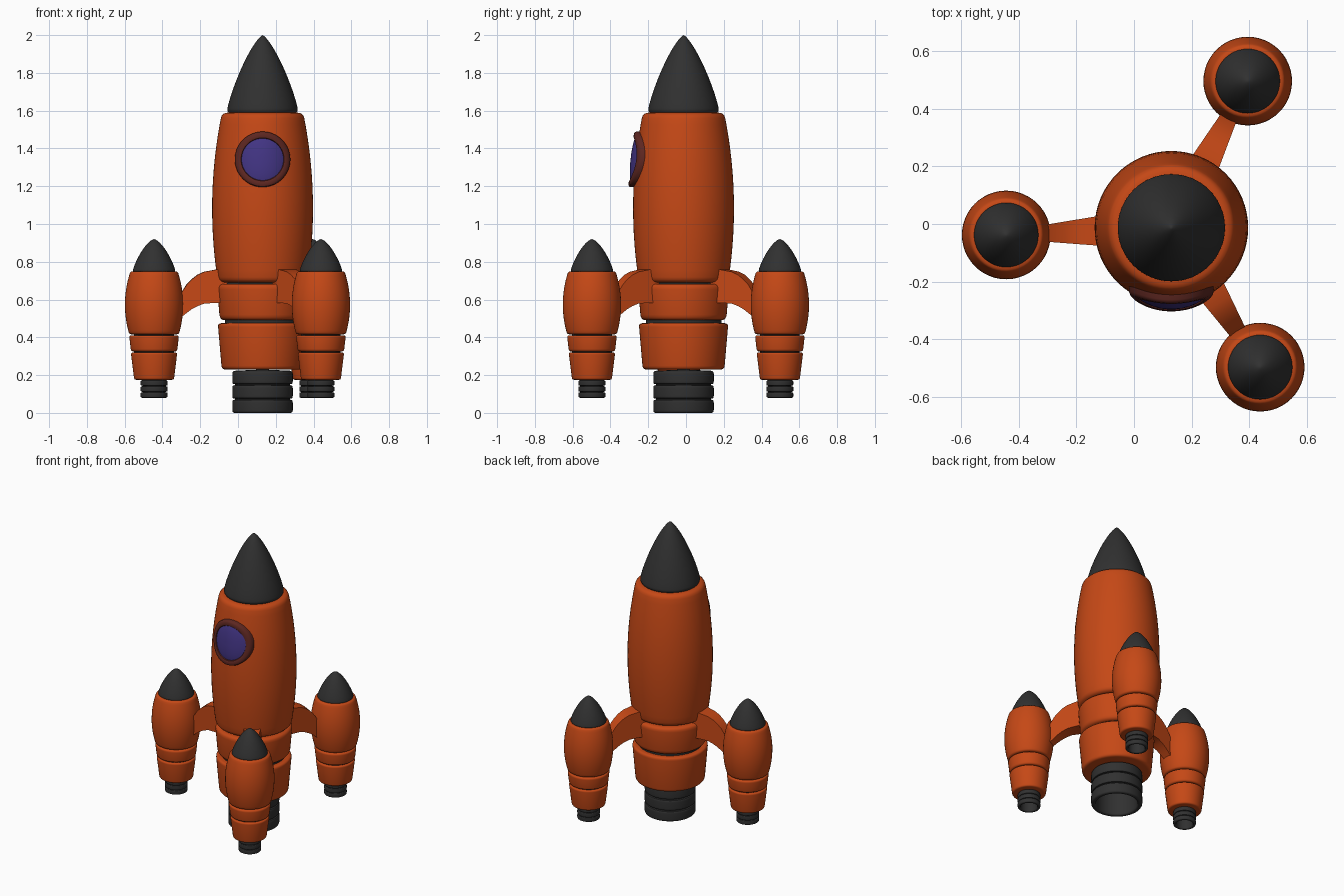
import bpy, bmesh, math
from mathutils import Vector

if "Cube" in bpy.data.objects:
    bpy.data.objects.remove(bpy.data.objects["Cube"])

CX, CY = 0.13, -0.013
ANGLES = [62.5, 182.5, 302.5]
REACH = 0.575


def material(name, col):
    m = bpy.data.materials.new(name)
    m.diffuse_color = (*col, 1)
    m.use_nodes = True
    m.node_tree.nodes["Principled BSDF"].inputs["Base Color"].default_value = m.diffuse_color
    return m


ORANGE = material("orange_paint", (0.56, 0.065, 0.008))
DARK = material("dark_metal", (0.03, 0.03, 0.03))
RIM = material("rim_red", (0.11, 0.02, 0.015))
BLUE = material("window_blue", (0.055, 0.035, 0.23))


def finish(bm, name, mat):
    bmesh.ops.recalc_face_normals(bm, faces=bm.faces[:])
    me = bpy.data.meshes.new(name)
    bm.to_mesh(me)
    bm.free()
    ob = bpy.data.objects.new(name, me)
    me.materials.append(mat)
    bpy.context.collection.objects.link(ob)
    return ob


def rounded(pts, size):
    # replace sharp profile corners with small curves
    p = [Vector(q) for q in pts]
    out = [p[0]]
    for a, b, c in zip(p, p[1:], p[2:]):
        u, v = a - b, c - b
        if size == 0 or math.pi - u.angle(v) < 0.5:
            out.append(b)
            continue
        s = b + u.normalized() * min(size, u.length * 0.45)
        e = b + v.normalized() * min(size, v.length * 0.45)
        for i in range(5):
            t = i / 4
            out.append(s * (1 - t) ** 2 + b * 2 * t * (1 - t) + e * t * t)
    return out + [p[-1]]


def lathe(name, pts, mat, at, size=0.02, n=64):
    # revolve an (r, z) profile that starts and ends on the axis
    bm = bmesh.new()
    rings = []
    for r, z in rounded(pts, size):
        if r < 1e-5:
            rings.append([bm.verts.new((at[0], at[1], z))] * n)
        else:
            rings.append([bm.verts.new((at[0] + r * math.cos(math.tau * i / n),
                                        at[1] + r * math.sin(math.tau * i / n), z)) for i in range(n)])
    for a, b in zip(rings, rings[1:]):
        for i in range(n):
            j = (i + 1) % n
            bm.faces.new(list(dict.fromkeys((a[i], a[j], b[j], b[i]))))
    return finish(bm, name, mat)


def barrel(r0, rm, r1, z0, z1, m=0.42, steps=14):
    # curved side through three radii, closed at both ends
    def rad(t):
        return (r0 * (t - m) * (t - 1) / m + rm * t * (t - 1) / (m * (m - 1))
                + r1 * t * (t - m) / (1 - m))
    side = [(rad(i / steps), z0 + (z1 - z0) * i / steps) for i in range(steps + 1)]
    return [(0, z0)] + side + [(0, z1)], lambda z: rad((z - z0) / (z1 - z0))


def band(r0, r1, z0, z1):
    return [(0, z0), (r0, z0), (r1, z1), (0, z1)]


def ogive(r, z0, z1, p):
    n = 20
    ss = [1 - (1 - i / n) ** 1.6 for i in range(n + 1)]
    return [(0, z0), (r * 0.94, z0)] + [
        (r * max(0, 1 - s ** 1.2) ** p, z0 + (z1 - z0) * (0.04 + 0.96 * s)) for s in ss]


def nozzle(r, ri, z0, z1, groove):
    # ribbed outside, hollow inside
    pts = [(0, z0 + (z1 - z0) * 0.8), (ri, z0 + (z1 - z0) * 0.8), (ri, z0)]
    h = (z1 - z0) / 3
    for k in range(3):
        a = z0 + k * h
        pts += [(r, a), (r, a + h * 0.9)]
        if k < 2:
            pts += [(r - groove, a + h * 0.9), (r - groove, a + h)]
    return pts + [(0, z1)]


# main rocket
C = (CX, CY)
hull, hull_r = barrel(0.236, 0.267, 0.215, 0.69, 1.59)
lathe("hull", hull, ORANGE, C, 0.035)
lathe("nose_cone", ogive(0.188, 1.585, 2.0, 0.75), DARK, C, 0.012)
lathe("hull_core", band(0.2, 0.2, 0.3, 0.8), DARK, C, 0)
lathe("upper_band", band(0.226, 0.242, 0.49, 0.683), ORANGE, C, 0.03)
lathe("lower_band", band(0.216, 0.237, 0.23, 0.475), ORANGE, C, 0.02)
lathe("main_engine", nozzle(0.16, 0.13, 0.0, 0.23, 0.015), DARK, C, 0.015)

# arm outline as (distance, top z, bottom z)
ARM = [(0.18, 0.76, 0.58), (0.25, 0.758, 0.582), (0.31, 0.747, 0.579), (0.345, 0.731, 0.566),
       (0.375, 0.708, 0.55), (0.40, 0.683, 0.532), (0.425, 0.645, 0.512), (0.45, 0.60, 0.49)]


def arm(name, ang):
    bm = bmesh.new()
    d = Vector((math.cos(ang), math.sin(ang), 0))
    s = Vector((-d.y, d.x, 0))
    prev = None
    for dist, zt, zb in ARM:
        w = 0.052 - (dist - 0.25) * 0.12
        o = Vector((CX, CY, 0)) + d * dist
        ring = [bm.verts.new(o + s * (w * k) + Vector((0, 0, z)))
                for k, z in ((1, zt), (-1, zt), (-1, zb), (1, zb))]
        if prev:
            for i in range(4):
                j = (i + 1) % 4
                bm.faces.new((prev[i], prev[j], ring[j], ring[i]))
        else:
            bm.faces.new(ring)
        prev = ring
    bm.faces.new(prev)
    finish(bm, name, ORANGE)


# three boosters on arms
for i, deg in enumerate(ANGLES, 1):
    a = math.radians(deg)
    B = (CX + REACH * math.cos(a), CY + REACH * math.sin(a))
    arm(f"arm_{i}", a)
    lathe(f"booster_hull_{i}", barrel(0.131, 0.154, 0.125, 0.415, 0.75)[0], ORANGE, B, 0.02, 48)
    lathe(f"booster_nose_{i}", ogive(0.113, 0.745, 0.92, 0.66), DARK, B, 0.008, 48)
    lathe(f"booster_core_{i}", band(0.105, 0.105, 0.25, 0.5), DARK, B, 0, 48)
    lathe(f"booster_upper_band_{i}", band(0.122, 0.132, 0.325, 0.411), ORANGE, B, 0.014, 48)
    lathe(f"booster_lower_band_{i}", band(0.105, 0.123, 0.175, 0.32), ORANGE, B, 0.012, 48)
    lathe(f"booster_engine_{i}", nozzle(0.071, 0.052, 0.08, 0.176, 0.01), DARK, B, 0.008, 48)


def wrapped(name, rings, mat, n=64):
    # round shape of (radius, offset) rings bent around the hull
    bm = bmesh.new()
    prev = None
    for rad, off in rings:
        ring = []
        for i in range(n):
            t = math.tau * i / n
            x, z = rad * math.cos(t), 1.342 + rad * math.sin(t)
            y = math.sqrt(hull_r(z) ** 2 - x * x) + off
            ring.append(bm.verts.new((CX + x, CY - y, z)))
        if prev:
            for i in range(n):
                j = (i + 1) % n
                bm.faces.new((prev[i], prev[j], ring[j], ring[i]))
        prev = ring
    bm.faces.new(prev)
    return finish(bm, name, mat)


# porthole
wrapped("window_frame", [(0.147, -0.03), (0.147, 0.017), (0.143, 0.024), (0.136, 0.027), (0.12, 0.027),
                         (0.114, 0.024), (0.111, 0.018), (0.111, -0.02)], RIM)
wrapped("window_glass", [(0.112, 0.018), (0.1, 0.021), (0.075, 0.024), (0.05, 0.026),
                         (0.025, 0.027), (0.004, 0.027)], BLUE)

bpy.ops.object.select_all(action='SELECT')
bpy.context.view_layer.objects.active = bpy.data.objects["hull"]
bpy.ops.object.shade_smooth_by_angle(angle=math.radians(35))
